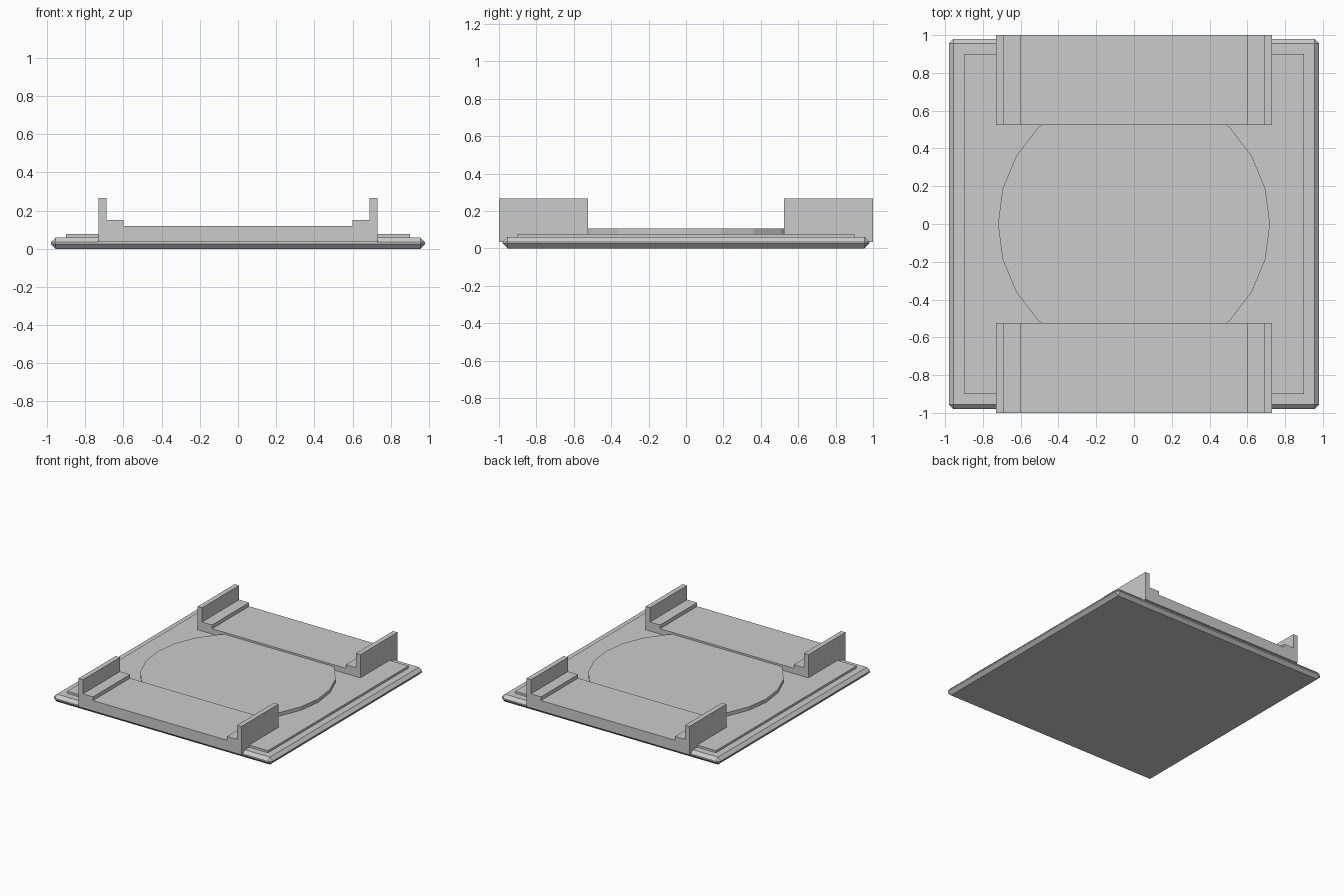
import bpy, bmesh, math

cube = bpy.data.objects.get("Cube")
if cube:
    bpy.data.objects.remove(cube, do_unlink=True)

GREY = (0.6, 0.6, 0.6, 1)
grey = bpy.data.materials.new("light_grey")
grey.use_nodes = True
grey.diffuse_color = GREY
grey.node_tree.nodes["Principled BSDF"].inputs["Base Color"].default_value = GREY


def finish(name, bm):
    bmesh.ops.recalc_face_normals(bm, faces=bm.faces)
    mesh = bpy.data.meshes.new(name)
    bm.to_mesh(mesh)
    bm.free()
    mesh.materials.append(grey)
    obj = bpy.data.objects.new(name, mesh)
    bpy.context.collection.objects.link(obj)
    return obj


def extrude(name, outline, offset):
    """Solid made by sweeping a closed outline along an offset."""
    bm = bmesh.new()
    face = bm.faces.new([bm.verts.new(p) for p in outline])
    new = bmesh.ops.extrude_face_region(bm, geom=[face])["geom"]
    verts = [v for v in new if isinstance(v, bmesh.types.BMVert)]
    bmesh.ops.translate(bm, verts=verts, vec=offset)
    return finish(name, bm)


def square(half, z):
    return [(-half, -half, z), (half, -half, z), (half, half, z), (-half, half, z)]


# Base slab with chamfered edges all round
slab = extrude("base_slab", square(0.98, 0), (0, 0, 0.06))
chamfer = slab.modifiers.new("chamfer", 'BEVEL')
chamfer.width = 0.025
chamfer.segments = 1

# Thin raised panel
extrude("raised_panel", square(0.9, 0.05), (0, 0, 0.027))

# Low round pad in the middle
SIDES = 24
ring = [(0.72 * math.cos(math.tau * i / SIDES), 0.72 * math.sin(math.tau * i / SIDES), 0.06)
        for i in range(SIDES)]
extrude("round_pad", ring, (0, 0, 0.045))

# Stepped channel brackets at front and back
half = [(0.73, 0.035), (0.73, 0.265), (0.69, 0.265), (0.69, 0.15), (0.6, 0.15), (0.6, 0.12)]
profile = half + [(-x, z) for x, z in reversed(half)]
for name, y in (("front_bracket", -1), ("back_bracket", 0.525)):
    extrude(name, [(x, y, z) for x, z in profile], (0, 0.475, 0))
